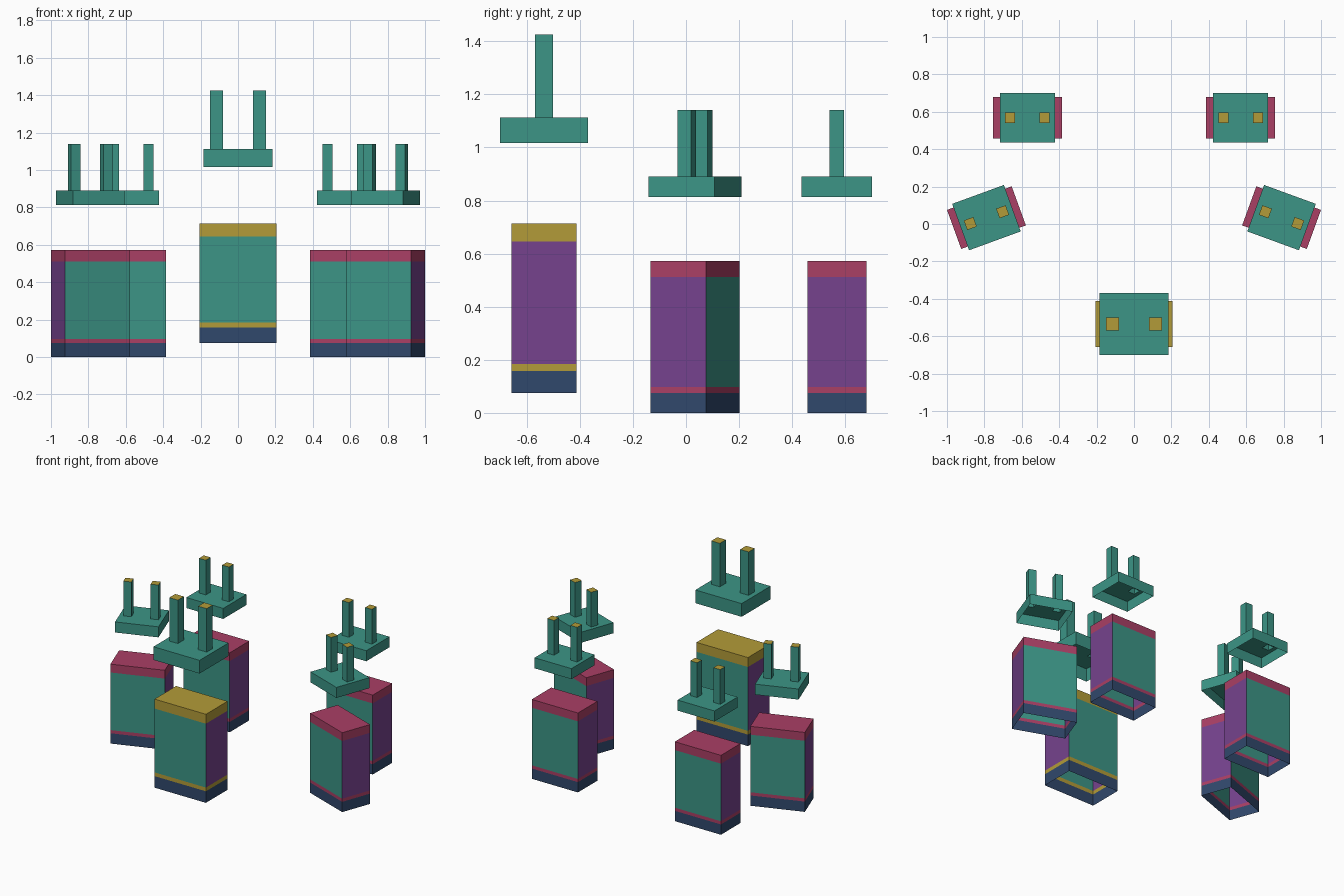
import bpy, bmesh
from math import radians

if "Cube" in bpy.data.objects:
    bpy.data.objects.remove(bpy.data.objects["Cube"])


def material(name, r, g, b):
    m = bpy.data.materials.new(name)
    m.diffuse_color = (r, g, b, 1)
    m.use_nodes = True
    m.node_tree.nodes["Principled BSDF"].inputs["Base Color"].default_value = m.diffuse_color
    return m


TEAL = material("teal", 0.045, 0.30, 0.24)
PURPLE = material("purple", 0.18, 0.055, 0.27)
NAVY = material("navy", 0.03, 0.065, 0.15)
PINK = material("pink", 0.40, 0.05, 0.13)
GOLD = material("gold", 0.45, 0.33, 0.04)


def finish(bm, name, mats, loc, turn):
    bmesh.ops.remove_doubles(bm, verts=bm.verts, dist=1e-5)
    mesh = bpy.data.meshes.new(name)
    bm.to_mesh(mesh)
    bm.free()
    for m in mats:
        mesh.materials.append(m)
    ob = bpy.data.objects.new(name, mesh)
    ob.location = (loc[0], loc[1], 0)
    ob.rotation_euler.z = radians(turn)
    bpy.context.collection.objects.link(ob)


def quad(bm, points, mat):
    f = bm.faces.new([bm.verts.new(p) for p in points])
    f.material_index = mat


def walls(bm, x0, x1, y0, y1, z0, z1, front, side):
    # four upright faces, front/back and left/right coloured separately
    ring = [(x0, y0), (x1, y0), (x1, y1), (x0, y1)]
    for i in range(4):
        a, b = ring[i], ring[(i + 1) % 4]
        quad(bm, [(*a, z0), (*b, z0), (*b, z1), (*a, z1)], side if i % 2 else front)


def flat(bm, x0, x1, y0, y1, z, mat):
    quad(bm, [(x0, y0, z), (x1, y0, z), (x1, y1, z), (x0, y1, z)], mat)


def body(name, loc, turn, hx, hy, levels, trim):
    # banded case with an open underside: base, thin stripe, panels, lid band
    bm = bmesh.new()
    bands = [(0, 0), (1, 1), (2, 3), (1, 1)]
    for z0, z1, (front, side) in zip(levels, levels[1:], bands):
        walls(bm, -hx, hx, -hy, hy, z0, z1, front, side)
    flat(bm, -hx, hx, -hy, hy, levels[-1], 1)
    finish(bm, name, [NAVY, trim, TEAL, PURPLE], loc, turn)


def cap(name, loc, turn, hx, hy, px, pr, z0, z1, z2):
    # floating plate, open below, with two hollow square posts
    bm = bmesh.new()
    walls(bm, -hx, hx, -hy, hy, z0, z1, 0, 0)
    xs = [-hx, -px - pr, -px + pr, px - pr, px + pr, hx]
    ys = [-hy, -pr, pr, hy]
    for i in range(5):
        for j in range(3):
            cell = (xs[i], xs[i + 1], ys[j], ys[j + 1])
            if i in (1, 3) and j == 1:
                walls(bm, *cell, z1, z2, 0, 0)
                flat(bm, *cell, z2, 1)
            else:
                flat(bm, *cell, z1, 0)
    finish(bm, name, [TEAL, GOLD], loc, turn)


# larger raised front unit
front = (0, -0.535)
body("front_body", front, 0, 0.205, 0.123, [0.075, 0.158, 0.185, 0.645, 0.713], GOLD)
cap("front_cap", front, 0, 0.184, 0.165, 0.115, 0.034, 1.017, 1.112, 1.425)

# mirrored pairs of smaller units
for label, s in (("left", -1), ("right", 1)):
    for row, x, y, turn in (("rear", 0.57, 0.568, 0), ("middle", 0.789, 0.034, -20)):
        loc = (s * x, y)
        body(f"{row}_{label}_body", loc, s * turn, 0.184, 0.111,
             [0, 0.074, 0.097, 0.512, 0.572], PINK)
        cap(f"{row}_{label}_cap", loc, s * turn, 0.147, 0.132, 0.092, 0.027,
            0.814, 0.89, 1.14)
